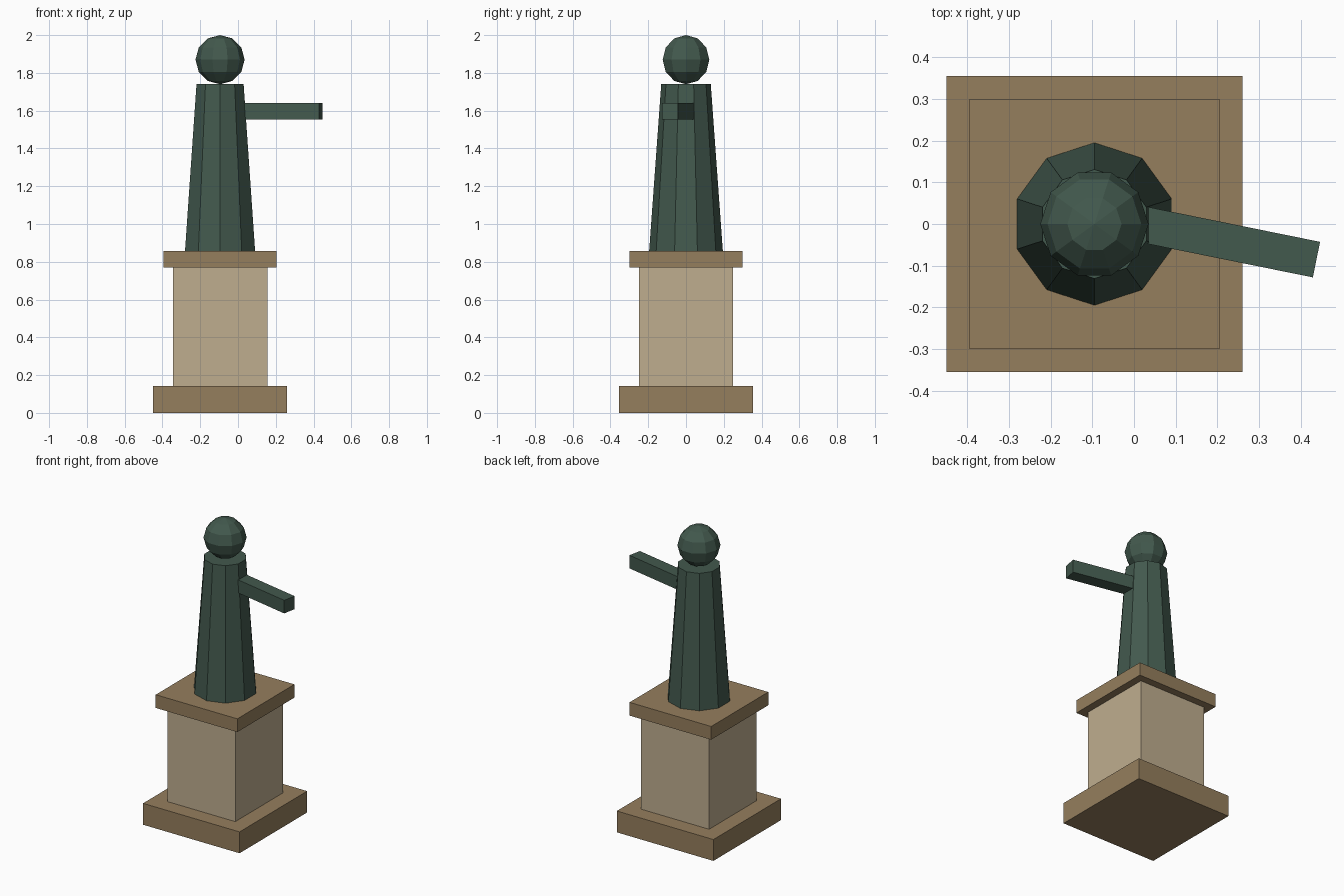
import bpy
import math
from mathutils import Vector

cube = bpy.data.objects.get("Cube")
if cube:
    bpy.data.objects.remove(cube, do_unlink=True)

CENTRE_X = -0.095


def make_material(name, rgb):
    mat = bpy.data.materials.new(name)
    mat.use_nodes = True
    colour = (*rgb, 1.0)
    mat.diffuse_color = colour
    mat.node_tree.nodes["Principled BSDF"].inputs["Base Color"].default_value = colour
    return mat


brown_stone = make_material("brown stone", (0.30, 0.21, 0.11))
pale_stone = make_material("pale stone", (0.52, 0.42, 0.275))
green_bronze = make_material("green bronze", (0.055, 0.10, 0.075))


def finish(name, mat):
    obj = bpy.context.object
    obj.name = name
    obj.data.materials.append(mat)
    return obj


def block(name, width, bottom, top, mat):
    """Square stone block centred under the statue."""
    bpy.ops.mesh.primitive_cube_add(size=1, location=(CENTRE_X, 0, (bottom + top) / 2))
    obj = finish(name, mat)
    obj.scale = (width, width, top - bottom)
    return obj


# Pedestal
block("pedestal_base", 0.71, 0.0, 0.142, brown_stone)
block("pedestal_shaft", 0.50, 0.142, 0.77, pale_stone)
block("pedestal_cap", 0.60, 0.77, 0.858, brown_stone)

# Tapered ten-sided body
body_bottom, body_top = 0.858, 1.742
bpy.ops.mesh.primitive_cone_add(
    vertices=10, radius1=0.195, radius2=0.131, depth=body_top - body_bottom,
    location=(CENTRE_X, 0, (body_bottom + body_top) / 2))
finish("statue_body", green_bronze)

# Faceted head, turned so that a corner faces the back like the body
bpy.ops.mesh.primitive_uv_sphere_add(
    segments=10, ring_count=6, radius=0.13,
    location=(CENTRE_X, 0, 1.87), rotation=(0, 0, math.pi / 2))
finish("statue_head", green_bronze)

# Outstretched arm, angled slightly to the front
length, thickness, angle = 0.44, 0.087, -0.2
tip = Vector((0.438, -0.0855, 1.597))
along = Vector((math.cos(angle), math.sin(angle), 0))
bpy.ops.mesh.primitive_cube_add(
    size=1, location=tip - along * length / 2, rotation=(0, 0, angle))
arm = finish("statue_arm", green_bronze)
arm.scale = (length, thickness, thickness)
